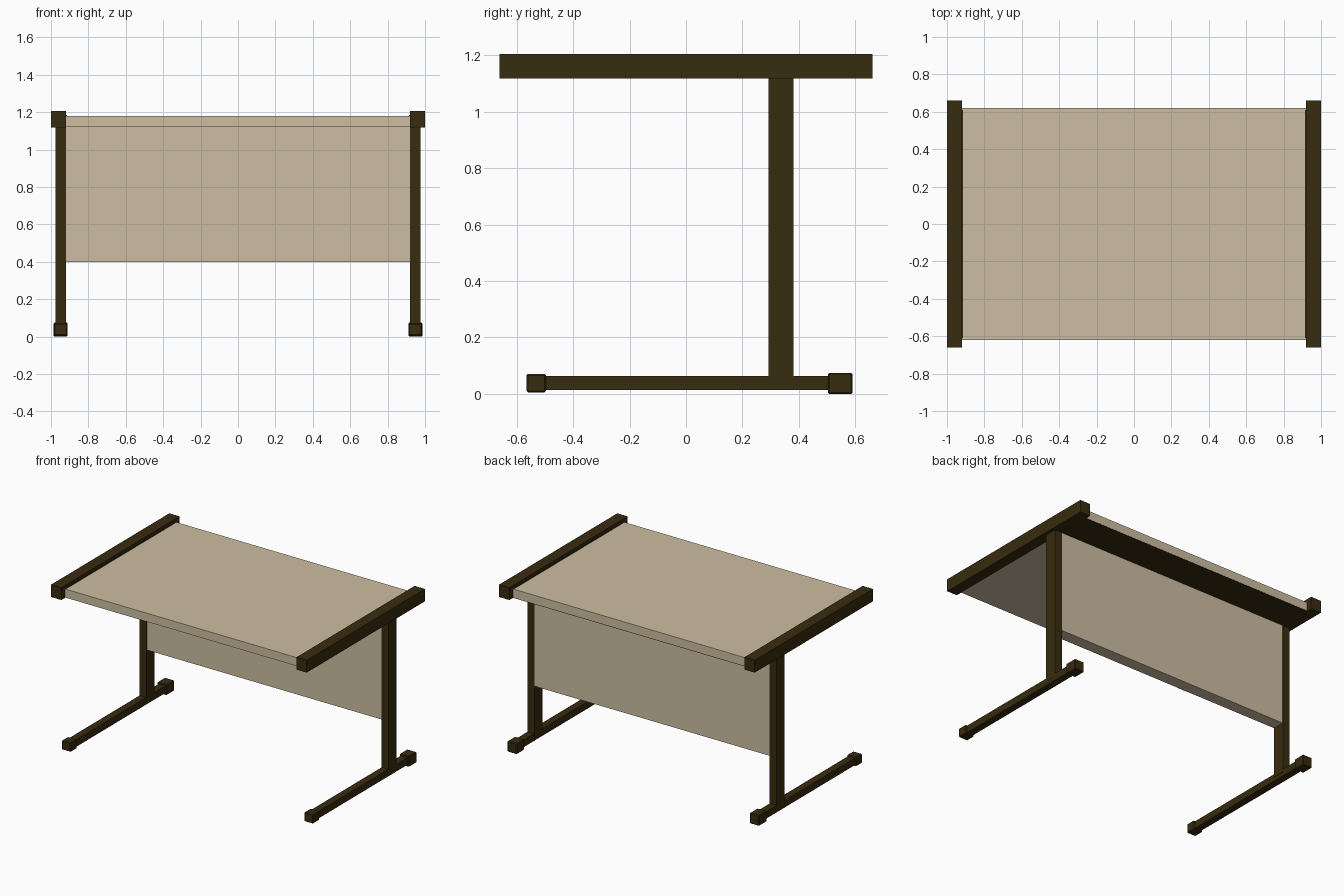
import bpy, bmesh

if "Cube" in bpy.data.objects:
    bpy.data.objects.remove(bpy.data.objects["Cube"])


def material(name, rgb):
    m = bpy.data.materials.new(name)
    m.diffuse_color = (*rgb, 1.0)
    m.use_nodes = True
    m.node_tree.nodes["Principled BSDF"].inputs["Base Color"].default_value = m.diffuse_color
    return m


beige = material("beige_laminate", (0.61, 0.515, 0.36))
brown = material("dark_brown_metal", (0.039, 0.025, 0.0052))


def box(name, x, y, z, mat, bevel=0.0):
    """Axis aligned box from (min, max) pairs, with an optional small chamfer."""
    bm = bmesh.new()
    bmesh.ops.create_cube(bm, size=1.0)
    for v in bm.verts:
        v.co = [(lo + hi) / 2 + c * (hi - lo) for c, (lo, hi) in zip(v.co, (x, y, z))]
    me = bpy.data.meshes.new(name)
    bm.to_mesh(me)
    bm.free()
    me.materials.append(mat)
    ob = bpy.data.objects.new(name, me)
    bpy.context.collection.objects.link(ob)
    if bevel:
        mod = ob.modifiers.new("chamfer", "BEVEL")
        mod.width = bevel
        mod.segments = 1
    return ob


def pair(name, x, y, z, mat, bevel=0.0):
    """The same box on the right and, mirrored, on the left."""
    box("right_" + name, x, y, z, mat, bevel)
    box("left_" + name, (-x[1], -x[0]), y, z, mat, bevel)


# Desk top, with the dark underside strip behind the panel
box("desk_top", (-0.92, 0.92), (-0.62, 0.62), (1.12, 1.18), beige)
box("rear_underside_strip", (-0.92, 0.92), (0.38, 0.619), (1.117, 1.121), brown)

# Back panel between the legs
box("back_panel", (-0.92, 0.92), (0.293, 0.379), (0.40, 1.12), beige)

# Side rails with a narrow inner lip on the desk top
pair("side_rail", (0.92, 1.0), (-0.66, 0.66), (1.117, 1.205), brown)
pair("rail_lip", (0.915, 0.925), (-0.61, 0.61), (1.125, 1.185), brown)

# Upright legs
pair("leg", (0.919, 0.975), (0.292, 0.38), (0.04, 1.12), brown)

# Foot bars and end caps
pair("foot_bar", (0.922, 0.974), (-0.54, 0.56), (0.014, 0.064), brown)
pair("front_foot_cap", (0.913, 0.984), (-0.565, -0.496), (0.006, 0.071), brown, 0.005)
pair("back_foot_cap", (0.911, 0.986), (0.503, 0.59), (0.0, 0.075), brown, 0.005)
